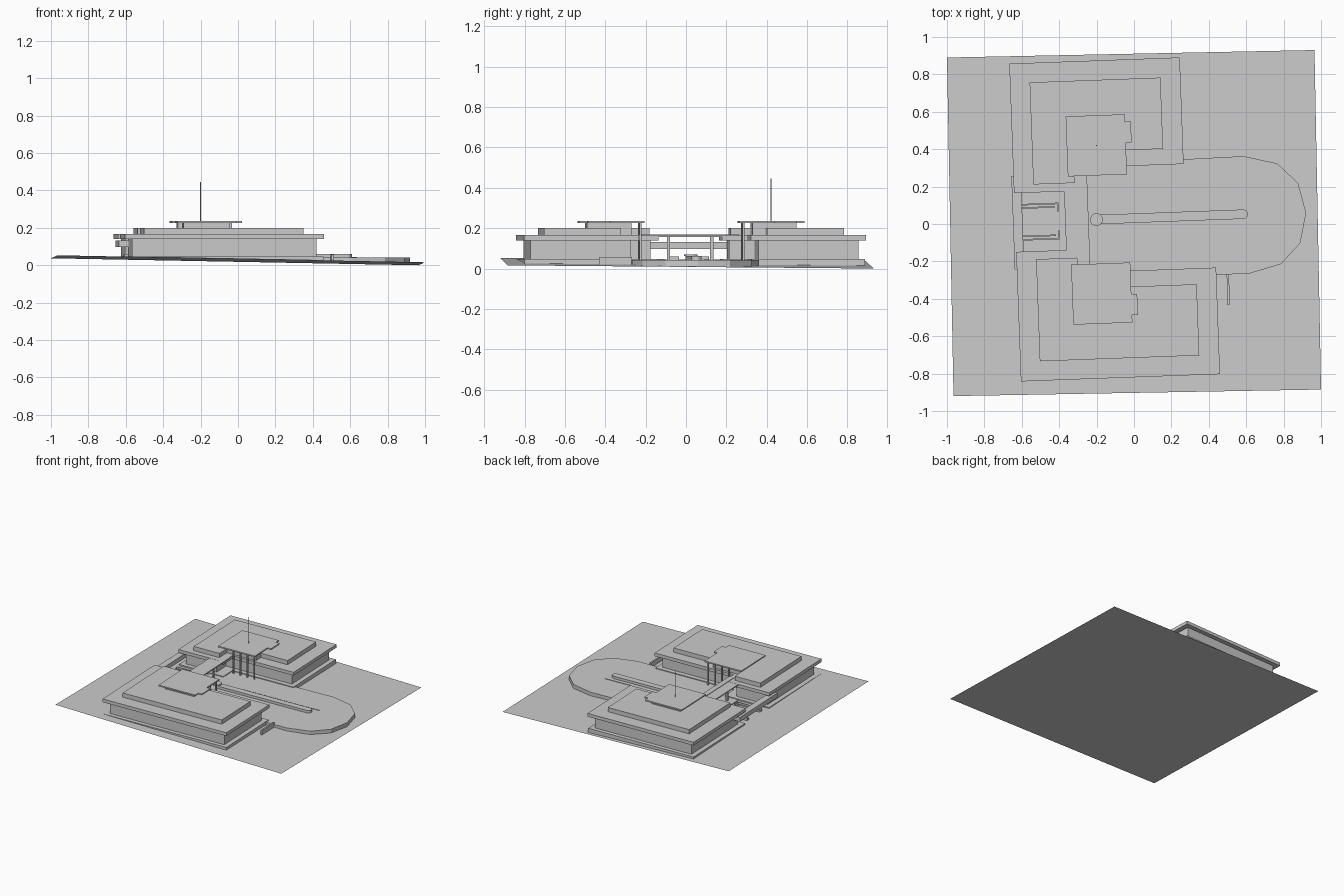
import bpy
import bmesh
import math

if "Cube" in bpy.data.objects:
    bpy.data.objects.remove(bpy.data.objects["Cube"], do_unlink=True)

concrete = bpy.data.materials.new("pale_grey")
concrete.use_nodes = True
GREY = (0.6, 0.6, 0.6, 1)
concrete.diffuse_color = GREY
concrete.node_tree.nodes["Principled BSDF"].inputs["Base Color"].default_value = GREY

TURN = math.radians(2.1)   # the complex is turned slightly on its site
AXIS = 0.031               # mirror line between the two wings


def ground(x, y):
    return 0.0265 - 0.0188 * x - 0.0091 * y


def site(u, v):
    return (u * math.cos(TURN) - v * math.sin(TURN),
            u * math.sin(TURN) + v * math.cos(TURN))


def finish(name, bm):
    bmesh.ops.recalc_face_normals(bm, faces=bm.faces)
    mesh = bpy.data.meshes.new(name)
    bm.to_mesh(mesh)
    bm.free()
    mesh.materials.append(concrete)
    obj = bpy.data.objects.new(name, mesh)
    bpy.context.collection.objects.link(obj)
    return obj


def prism(name, outline, bottom, top):
    """Upright slab over an outline; a bottom of None follows the ground."""
    bm = bmesh.new()
    spots = [site(u, v) for u, v in outline]
    low = [bm.verts.new((x, y, ground(x, y) if bottom is None else bottom)) for x, y in spots]
    high = [bm.verts.new((x, y, top)) for x, y in spots]
    bm.faces.new(low)
    bm.faces.new(high)
    for i in range(len(spots)):
        j = (i + 1) % len(spots)
        bm.faces.new((low[i], low[j], high[j], high[i]))
    return finish(name, bm)


def box(name, u0, u1, v0, v1, bottom, top):
    return prism(name, [(u0, v0), (u1, v0), (u1, v1), (u0, v1)], bottom, top)


def disc(u, v, r, n=20, start=0, sweep=2 * math.pi):
    return [(u + r * math.cos(start + sweep * i / n), v + r * math.sin(start + sweep * i / n))
            for i in range(n)]


# Sloping site sheet
bm = bmesh.new()
corners = [(-0.965, -0.92), (1, -0.885), (0.965, 0.93), (-1, 0.89)]
bm.faces.new([bm.verts.new((x, y, ground(x, y))) for x, y in corners])
finish("terrain", bm)


def wing(label, side, end):
    """One L-shaped wing; side is its direction from the axis, end its far u."""
    def flip(points):
        return [(u, AXIS + side * d) for u, d in points]

    def ell(u0, u_arm, u1, d_arm, d_in, d_out):
        return flip([(u0, d_arm), (u_arm, d_arm), (u_arm, d_in),
                     (u1, d_in), (u1, d_out), (u0, d_out)])

    def rect(u0, u1, d0, d1):
        return flip([(u0, d0), (u1, d0), (u1, d1), (u0, d1)])

    prism(label + "_plinth", ell(-0.632, -0.25, end - 0.003, 0.16, 0.283, 0.847), None, 0.047)
    prism(label + "_walls", ell(-0.595, -0.33, end - 0.04, 0.195, 0.32, 0.815), 0.047, 0.142)
    prism(label + "_roof", ell(-0.635, -0.25, end, 0.157, 0.28, 0.85), 0.14, 0.166)
    prism(label + "_upper_storey", ell(-0.53, -0.31, end - 0.107, 0.2, 0.365, 0.746), 0.166, 0.2)
    prism(label + "_penthouse", rect(-0.31, -0.06, 0.3, 0.52), 0.166, 0.226)
    # Cap with a small tab on its end
    cap = [(-0.344, 0.236), (-0.028, 0.236), (-0.028, 0.405), (0.003, 0.405),
           (0.003, 0.517), (-0.028, 0.517), (-0.028, 0.557), (-0.344, 0.557)]
    prism(label + "_cap", flip(cap), 0.226, 0.236)
    # Entrance columns below the cap
    for i in range(4):
        u = -0.23 + 0.06 * i
        prism(f"{label}_column_{i}", rect(u, u + 0.01, 0.25, 0.26), 0.04, 0.226)
    # Link posts and low court walls
    prism(label + "_link_post", rect(-0.31, -0.295, 0.1, 0.115), 0.035, 0.158)
    prism(label + "_court_wall", rect(-0.61, -0.4, 0.09, 0.098), None, 0.06)
    prism(label + "_court_step", rect(-0.61, -0.42, 0.072, 0.08), None, 0.052)
    prism(label + "_court_return", rect(-0.408, -0.4, 0.05, 0.09), None, 0.06)


wing("back_wing", 1, 0.277)
wing("front_wing", -1, 0.43)

# Link roof, its raised strip, and the raised walkway closing the court
box("link_roof", -0.367, -0.25, AXIS - 0.157, AXIS + 0.157, 0.156, 0.165)
box("link_strip", -0.283, -0.242, AXIS - 0.24, AXIS + 0.24, 0.16, 0.169)
box("walkway", -0.646, -0.595, AXIS - 0.25, AXIS + 0.25, 0.097, 0.132)

# Forecourt with a rounded turning end
half = [(-0.367, 0.3), (0.6, 0.315), (0.778, 0.269), (0.885, 0.16), (0.922, 0)]
forecourt = [(u, 0.026 + d) for u, d in half]
forecourt += [(u, 0.026 - d) for u, d in reversed(half[:-1])]
prism("forecourt", forecourt, None, 0.041)

# Long island with a round basin at its inner end
island = disc(0.585, AXIS, 0.025, 8, -math.pi / 2, math.pi)
island += [(0.585, AXIS + 0.025), (-0.2, AXIS + 0.025), (-0.2, AXIS - 0.025)]
prism("island", island, 0.04, 0.061)
prism("basin", disc(-0.2, AXIS, 0.034), 0.061, 0.07)

# Kerb beside the island and a low garden wall
box("kerb", -0.02, 0.64, 0.088, 0.092, 0.04, 0.044)
box("garden_wall", 0.485, 0.497, -0.45, -0.285, None, 0.058)

# Flagpole
prism("flagpole", disc(-0.185, 0.427, 0.0025, 8), 0.236, 0.445)
